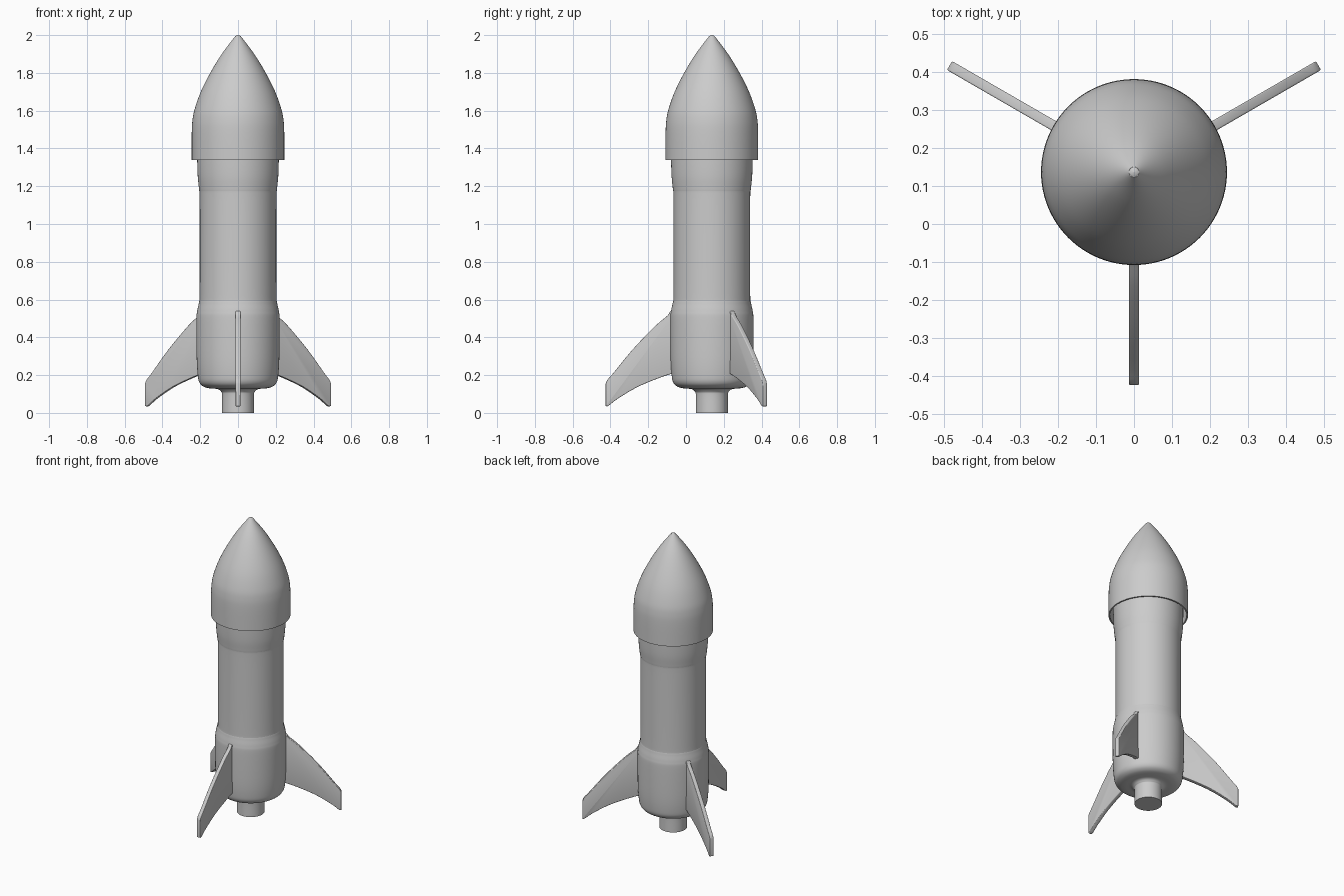
import bpy, bmesh, math
from mathutils import Matrix, Vector

if "Cube" in bpy.data.objects:
    bpy.data.objects.remove(bpy.data.objects["Cube"], do_unlink=True)

AXIS_Y = 0.137
SEGMENTS = 96

grey = bpy.data.materials.new("plain grey")
grey.use_nodes = True
grey.diffuse_color = (0.6, 0.6, 0.6, 1)
grey.node_tree.nodes["Principled BSDF"].inputs["Base Color"].default_value = (0.6, 0.6, 0.6, 1)


def smooth_path(points, steps=6):
    """Catmull-Rom curve through (radius, height) points."""
    pts = [Vector(p) for p in points]
    pts = [pts[0]] + pts + [pts[-1]]
    path = []
    for a, b, c, d in zip(pts, pts[1:], pts[2:], pts[3:]):
        for i in range(steps):
            t = i / steps
            path.append(0.5 * (2 * b + (c - a) * t + (2 * a - 5 * b + 4 * c - d) * t**2
                               + (3 * b - a - 3 * c + d) * t**3))
    return path + [pts[-1]]


def finish(name, bm, angle):
    bmesh.ops.recalc_face_normals(bm, faces=bm.faces)
    mesh = bpy.data.meshes.new(name)
    bm.to_mesh(mesh)
    bm.free()
    mesh.materials.append(grey)
    obj = bpy.data.objects.new(name, mesh)
    obj.location.y = AXIS_Y
    bpy.context.collection.objects.link(obj)
    bpy.ops.object.select_all(action="DESELECT")
    obj.select_set(True)
    bpy.context.view_layer.objects.active = obj
    bpy.ops.object.shade_smooth_by_angle(angle=math.radians(angle))
    return obj


def lathe(name, path):
    bm = bmesh.new()
    verts = [bm.verts.new((r, 0, z)) for r, z in path]
    edges = [bm.edges.new(pair) for pair in zip(verts, verts[1:])]
    bmesh.ops.spin(bm, geom=verts + edges, axis=(0, 0, 1), cent=(0, 0, 0),
                   angle=math.tau, steps=SEGMENTS)
    bmesh.ops.remove_doubles(bm, verts=bm.verts, dist=0.0002)
    return finish(name, bm, 40)


# Body with nozzle, rounded base and flared collar
nozzle = [(0, 0), (0.085, 0)]
hull = smooth_path([(0.085, 0.01), (0.085, 0.095), (0.09, 0.113), (0.108, 0.126),
                    (0.15, 0.13), (0.182, 0.139), (0.204, 0.16), (0.213, 0.2),
                    (0.219, 0.3), (0.22, 0.49), (0.216, 0.54), (0.206, 0.59),
                    (0.203, 0.64), (0.203, 1.13), (0.206, 1.18), (0.213, 1.25),
                    (0.216, 1.34), (0.216, 1.43)])
lathe("body", nozzle + [tuple(p) for p in hull] + [(0, 1.43)])

# Hollow nose cone with a thin skirt
outer = smooth_path([(0.245, 1.34), (0.245, 1.48), (0.241, 1.55), (0.229, 1.61),
                     (0.197, 1.7), (0.147, 1.8), (0.086, 1.9), (0.022, 1.985),
                     (0.012, 1.996), (0, 2)])
lathe("nose_cone", [(0, 1.45), (0.236, 1.45), (0.236, 1.34)] + [tuple(p) for p in outer])

# Three swept fins with rounded edges
leading = smooth_path([(0.18, 0.54), (0.219, 0.538), (0.235, 0.515), (0.3, 0.46),
                       (0.42, 0.335), (0.52, 0.213), (0.553, 0.175), (0.562, 0.155)], 3)
trailing = smooth_path([(0.562, 0.037), (0.548, 0.037), (0.5, 0.074), (0.4, 0.134),
                        (0.3, 0.177), (0.22, 0.205), (0.18, 0.212)], 3)
HALF = 0.0135
for name, degrees in (("front_fin", -90), ("left_fin", 30), ("right_fin", 150)):
    bm = bmesh.new()
    side = bm.faces.new([bm.verts.new((r, -HALF, z)) for r, z in leading + trailing])
    extruded = bmesh.ops.extrude_face_region(bm, geom=[side])["geom"]
    bmesh.ops.translate(bm, vec=(0, 2 * HALF, 0),
                        verts=[v for v in extruded if isinstance(v, bmesh.types.BMVert)])
    bmesh.ops.recalc_face_normals(bm, faces=bm.faces)
    rims = [e for e in bm.edges if abs(e.verts[0].co.y - e.verts[1].co.y) < HALF]
    bmesh.ops.bevel(bm, geom=rims, offset=0.009, segments=3, profile=0.5,
                    affect="EDGES", clamp_overlap=True)
    bmesh.ops.rotate(bm, cent=(0, 0, 0), verts=bm.verts,
                     matrix=Matrix.Rotation(math.radians(degrees), 3, "Z"))
    finish(name, bm, 45)
